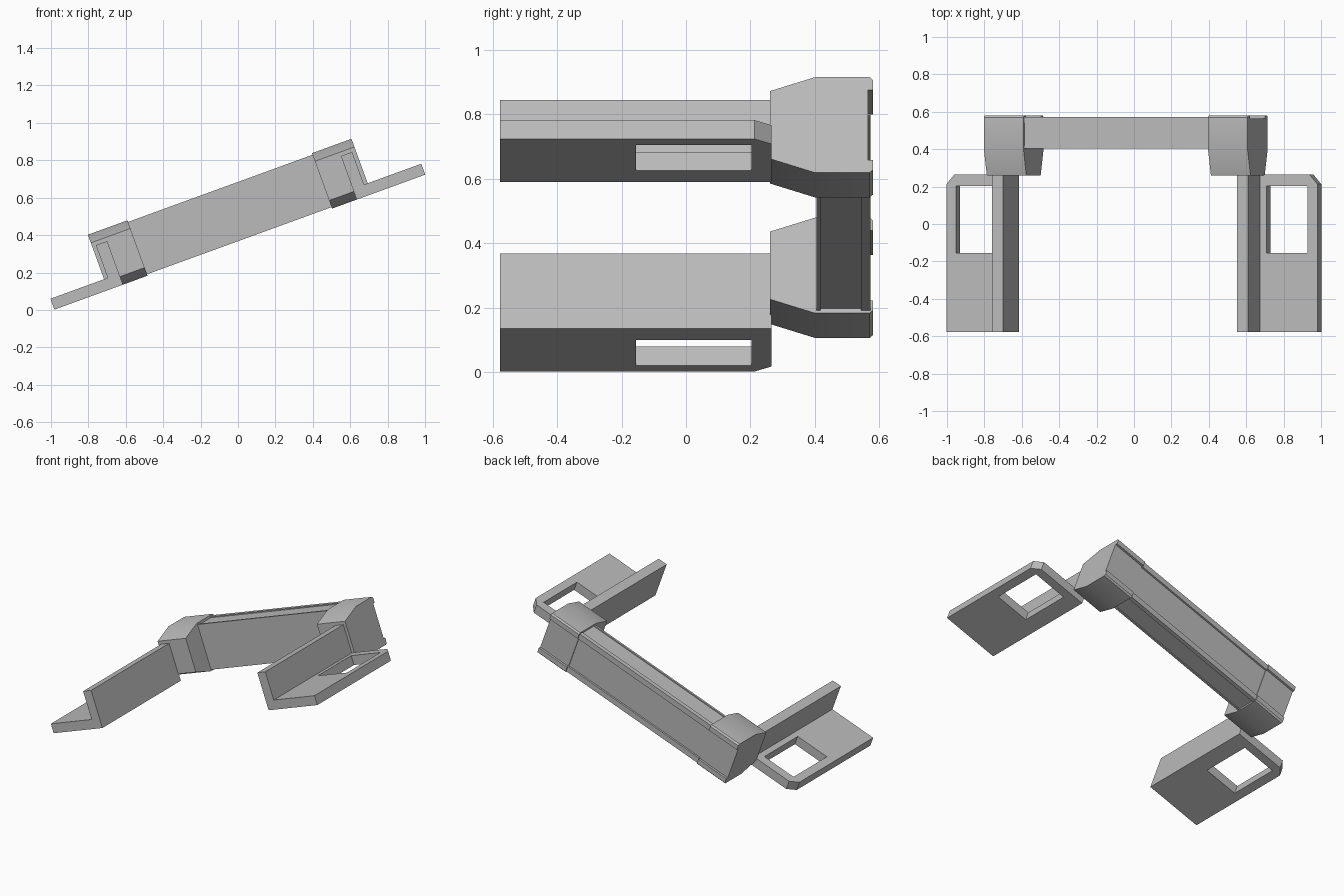
import bpy, bmesh, math
from mathutils import Matrix, Vector

cube = bpy.data.objects.get("Cube")
if cube:
    bpy.data.objects.remove(cube, do_unlink=True)

grey = bpy.data.materials.new("plain_grey")
grey.use_nodes = True
GREY = (0.5, 0.5, 0.5, 1)
grey.diffuse_color = GREY
grey.node_tree.nodes["Principled BSDF"].inputs["Base Color"].default_value = GREY

# The symmetric assembly is tilted about the y axis
TILT = (Matrix.Translation((0, 0, -0.005))
        @ Matrix.Rotation(math.radians(-20), 4, 'Y')
        @ Matrix.Translation((0.135, 0, 0)))
BOTTOM = 0.342


def prism(name, loops, place, depth):
    """Fill outline loops (later loops are holes), extrude, mirror across x."""
    bm = bmesh.new()
    edges = []
    for loop in loops:
        verts = [bm.verts.new(place(a, b)) for a, b in loop]
        edges += [bm.edges.new((v, verts[i - 1])) for i, v in enumerate(verts)]
    bmesh.ops.triangle_fill(bm, edges=edges, use_beauty=True)
    ext = bmesh.ops.extrude_face_region(bm, geom=bm.faces[:], use_keep_orig=True)
    moved = [g for g in ext["geom"] if isinstance(g, bmesh.types.BMVert)]
    bmesh.ops.translate(bm, verts=moved, vec=Vector(depth))
    bmesh.ops.recalc_face_normals(bm, faces=bm.faces[:])
    mesh = bpy.data.meshes.new(name)
    bm.to_mesh(mesh)
    bm.free()
    mesh.materials.append(grey)
    obj = bpy.data.objects.new(name, mesh)
    bpy.context.collection.objects.link(obj)
    obj.matrix_world = TILT
    mirror = obj.modifiers.new("mirror", 'MIRROR')
    mirror.use_axis[0] = True
    bpy.ops.object.select_all(action='DESELECT')
    obj.select_set(True)
    bpy.context.view_layer.objects.active = obj
    bpy.ops.object.shade_smooth_by_angle(angle=math.radians(30))
    return obj


def rect(a0, a1, b0, b1):
    return [(a0, b0), (a1, b0), (a1, b1), (a0, b1)]


def symmetric(lower, middle):
    """Close a side profile by reflecting its lower half in height."""
    return lower + [(y, 2 * middle - z) for y, z in reversed(lower)]


# Cross beam with shallow channels above, below and along the back
beam = symmetric([(0.405, 0.35), (0.418, 0.35), (0.418, 0.357), (0.543, 0.357),
                  (0.543, 0.35), (0.572, 0.35), (0.572, 0.388), (0.56, 0.388)], 0.499)
prism("cross_beam", [beam], lambda y, z: (0, y, z), (0.53, 0, 0))

# Corner blocks with tapered fronts and raised back lips
block = symmetric([(0.26, 0.388), (0.40, BOTTOM), (0.57, BOTTOM), (0.58, 0.351),
                   (0.58, 0.384), (0.565, 0.384)], 0.4995)
prism("corner_blocks", [block], lambda y, z: (0.525, y, z), (0.225, 0, 0))

# Upright arm plates
prism("arm_uprights", [rect(-0.578, 0.265, BOTTOM, 0.59)],
      lambda y, z: (0.665, y, z), (0.064, 0, 0))

# Flat arm plates with a clipped corner and a window
flat = [(0.729, -0.578), (1.055, -0.578), (1.055, 0.213), (1.01, 0.265), (0.729, 0.265)]
window = rect(0.767, 1.0, -0.155, 0.203)
prism("arm_flats", [flat, window], lambda x, y: (x, y, BOTTOM), (0, 0, 0.062))
